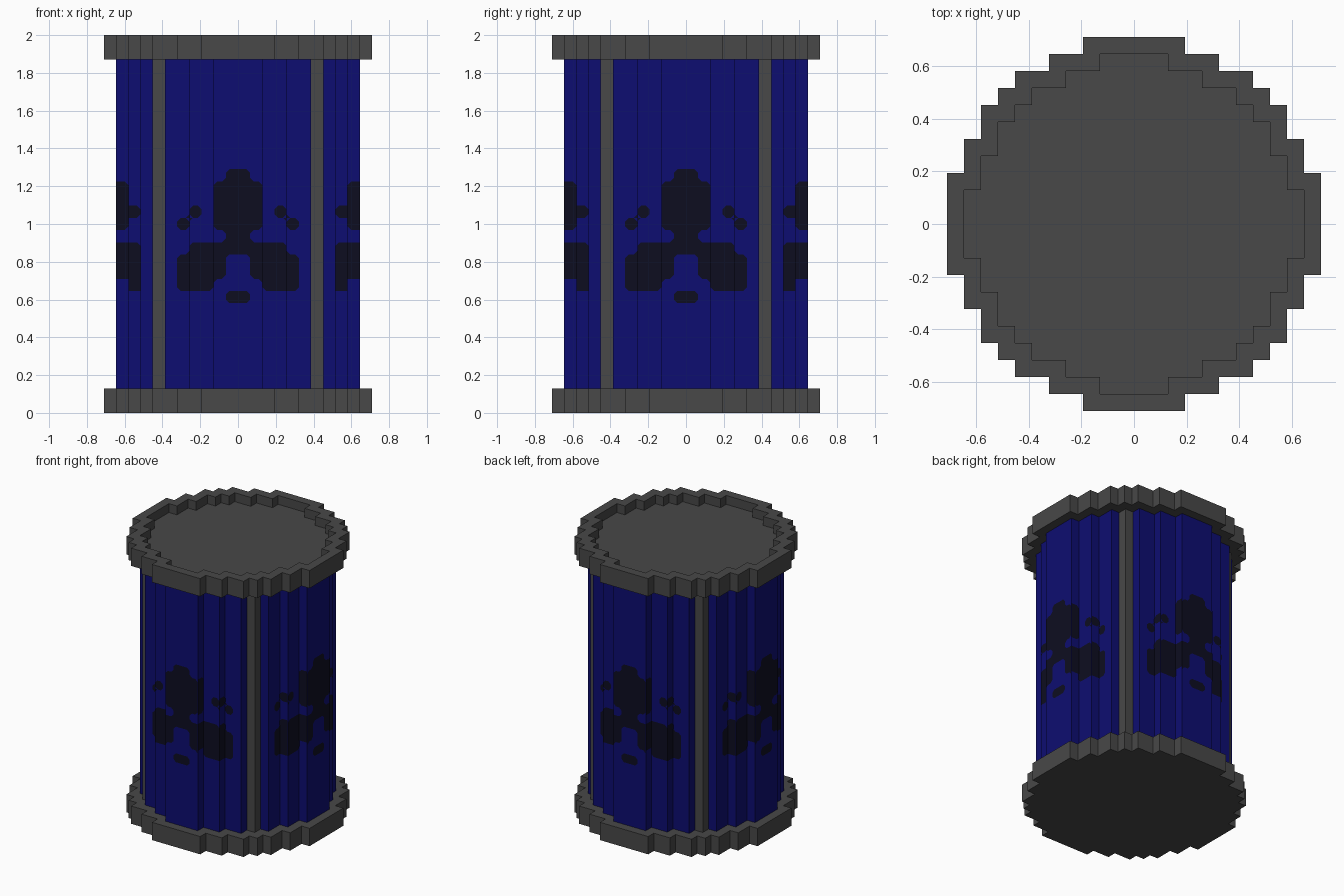
import bpy, bmesh

if "Cube" in bpy.data.objects:
    bpy.data.objects.remove(bpy.data.objects["Cube"], do_unlink=True)

V = 2 / 31          # one block
CUT = 0.3           # corner cut of the painted emblem, in blocks
LIFT = 0.03         # emblem plate height, in blocks


def material(name, color):
    m = bpy.data.materials.new(name)
    m.use_nodes = True
    m.diffuse_color = (*color, 1)
    bsdf = next(n for n in m.node_tree.nodes if n.type == 'BSDF_PRINCIPLED')
    bsdf.inputs["Base Color"].default_value = (*color, 1)
    bsdf.inputs["Roughness"].default_value = 0.8
    return m


GREY = material("dark grey", (0.065, 0.065, 0.065))
BLUE = material("deep blue", (0.004, 0.004, 0.165))
NAVY = material("blackish navy", (0.004, 0.004, 0.0145))


def finish(bm, name, mat):
    bmesh.ops.scale(bm, vec=(V, V, V), verts=bm.verts)
    me = bpy.data.meshes.new(name)
    bm.to_mesh(me)
    bm.free()
    me.materials.append(mat)
    ob = bpy.data.objects.new(name, me)
    bpy.context.collection.objects.link(ob)
    return ob


def stepped_outline(steps):
    """Full stepped circle from (half width, reach) steps of one quarter."""
    quarter, prev = [], None
    for w, h in steps:
        if prev is not None:
            quarter.append((prev, h))
        quarter.append((w, h))
        prev = w
    pts = []
    for sx, sy, order in ((1, 1, 1), (1, -1, -1), (-1, -1, 1), (-1, 1, -1)):
        pts += [(x * sx, y * sy) for x, y in quarter[::order]]
    return pts


def prism(name, pts, z0, z1, mat):
    bm = bmesh.new()
    face = bm.faces.new([bm.verts.new((x, y, z0)) for x, y in pts])
    top = bmesh.ops.extrude_face_region(bm, geom=[face])["geom"]
    bmesh.ops.translate(bm, vec=(0, 0, z1 - z0),
                        verts=[g for g in top if isinstance(g, bmesh.types.BMVert)])
    bmesh.ops.recalc_face_normals(bm, faces=bm.faces)
    return finish(bm, name, mat)


OUTER = stepped_outline([(3, 11), (5, 10), (7, 9), (8, 8), (9, 7), (10, 5), (11, 3)])
INNER = stepped_outline([(2, 10), (4, 9), (6, 8), (7, 7), (8, 6), (9, 4), (10, 2)])
BODY = stepped_outline([(2, 10), (4, 9), (6, 8), (8, 6), (9, 4), (10, 2)])

# Caps and barrel
prism("bottom_cap", OUTER, 0, 2, GREY)
prism("barrel", BODY, 2, 29, BLUE)
cap = prism("top_cap", OUTER, 29, 31, GREY)

# Shallow recess in the top cap
cutter = prism("recess_cutter", INNER, 30, 32, GREY)
cutter.hide_render = True
mod = cap.modifiers.new("recess", 'BOOLEAN')
mod.operation, mod.solver, mod.object = 'DIFFERENCE', 'EXACT', cutter
bpy.context.view_layer.objects.active = cap
bpy.ops.object.modifier_apply(modifier=mod.name)
bpy.data.objects.remove(cutter, do_unlink=True)

# Four corner posts
for sx, side in ((-1, "right"), (1, "left")):
    for sy, end in ((-1, "front"), (1, "back")):
        box = [(6 * sx, 6 * sy), (7 * sx, 6 * sy), (7 * sx, 7 * sy), (6 * sx, 7 * sy)]
        prism(f"{end}_{side}_post", box, 2, 29, GREY)

# Emblem: dark block columns (first, end) per row, mirrored about the middle
ROWS = {19: [(0, 1)], 18: [(0, 2)], 17: [(0, 2)], 16: [(0, 2), (3, 4)],
        15: [(0, 2), (4, 5)], 14: [(0, 1)], 13: [(0, 4)], 12: [(1, 5)],
        11: [(1, 5)], 10: [(2, 5)], 9: [(0, 1)]}


def dark(c, r):
    c = c if c >= 0 else -1 - c
    return any(a <= c < b for a, b in ROWS.get(r, []))


def cell_shapes(c, r, test):
    """Polygons in one cell: a cut square if dark, corner fillets if not."""
    corners = [(-1, -1), (1, -1), (1, 1), (-1, 1)]
    loop, fillets = [], []
    for dx, dz in corners:
        x, z = c + (dx + 1) / 2, r + (dz + 1) / 2
        pair = [(x - dx * CUT, z), (x, z - dz * CUT)]
        side, vert = test(c + dx, r), test(c, r + dz)
        if test(c, r):
            if side or vert:
                loop.append((x, z))
            else:
                loop += pair if dx * dz < 0 else pair[::-1]
        elif side and vert:
            fillets.append([(x, z)] + pair)
    return [loop] if loop else fillets


def depth(c):
    return 10 - (c if c >= 0 else -1 - c) // 2


def emblem(name, turn):
    bm = bmesh.new()

    def add(points, normal):
        f = bm.faces.new([bm.verts.new(p) for p in points])
        f.normal_update()
        if f.normal.dot(normal) < 0:
            f.normal_flip()

    for r in range(9, 20):
        # plates on the outward steps
        for c in range(-5, 5):
            for poly in cell_shapes(c, r, dark):
                add([(x, -depth(c) - LIFT, z) for x, z in poly], bm_front)
        # plates on the narrow step sides
        for s in (2, 4):
            def wall(i, row):
                return dark(s - 1 if i <= 0 else s, row)
            if not wall(0, r):
                continue
            y0 = -(10 - (s - 2) // 2)
            for poly in cell_shapes(0, r, wall):
                for m in (-1, 1):
                    add([(m * (s + LIFT), y0 + x, z) for x, z in poly], (m, 0, 0))
    for _ in range(turn):
        for v in bm.verts:
            v.co.x, v.co.y = -v.co.y, v.co.x
    finish(bm, name, NAVY)


bm_front = (0, -1, 0)
for turn, side in enumerate(("front", "left", "back", "right")):
    emblem(f"{side}_emblem", turn)
